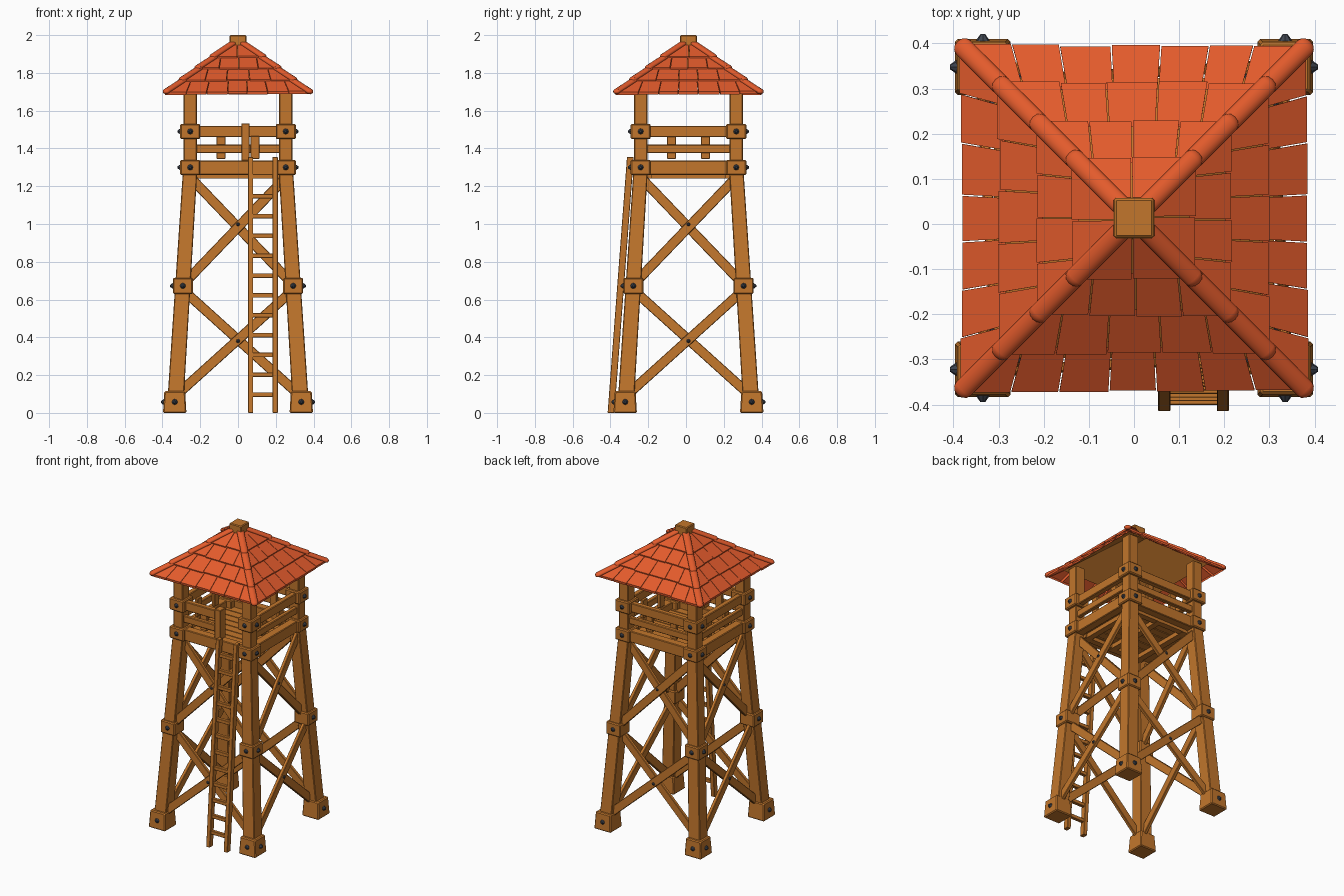
import bpy, bmesh, math, random
from mathutils import Vector, Matrix

if "Cube" in bpy.data.objects:
    bpy.data.objects.remove(bpy.data.objects["Cube"])

random.seed(4)
YC = 0.013          # tower axis offset in y, the ladder sticks out in front
POST = 0.253        # half spacing of the upper posts


def material(name, rgb):
    m = bpy.data.materials.new(name)
    m.diffuse_color = (*rgb, 1)
    m.use_nodes = True
    m.node_tree.nodes["Principled BSDF"].inputs["Base Color"].default_value = m.diffuse_color
    return m


WOOD = material("warm_wood", (0.54, 0.182, 0.025))
TILE = material("red_tile", (0.77, 0.105, 0.025))
IRON = material("dark_iron", (0.05, 0.06, 0.08))


def prism(bm, low, high):
    """Solid between two matching rings of points."""
    a = [bm.verts.new(p) for p in low]
    b = [bm.verts.new(p) for p in high]
    n = len(a)
    faces = [bm.faces.new(a[::-1]), bm.faces.new(b)]
    for i in range(n):
        faces.append(bm.faces.new((a[i], a[(i + 1) % n], b[(i + 1) % n], b[i])))
    bmesh.ops.recalc_face_normals(bm, faces=faces)
    return faces


def square(cx, cy, z, h):
    return [(cx + sx * h, cy + sy * h, z) for sx, sy in ((-1, -1), (1, -1), (1, 1), (-1, 1))]


def box(bm, x, y, z, rot=None):
    """Axis-aligned box from three (min, max) pairs, optionally turned."""
    rings = [[Vector((a, b, c)) for a, b in ((x[0], y[0]), (x[1], y[0]), (x[1], y[1]), (x[0], y[1]))]
             for c in z]
    if rot:
        rings = [[rot @ p for p in r] for r in rings]
    prism(bm, *rings)


def beam(bm, p, q, w, d, ref, sides=4):
    """Bar from p to q; w across, d along ref."""
    p, q = Vector(p), Vector(q)
    s = (q - p).cross(Vector(ref)).normalized()
    n = s.cross(q - p).normalized()
    k = 1 / math.cos(math.pi / sides)
    ring = []
    for i in range(sides):
        a = (i + 0.5) * 2 * math.pi / sides
        ring.append(s * math.cos(a) * w / 2 * k + n * math.sin(a) * d / 2 * k)
    prism(bm, [p + r for r in ring], [q + r for r in ring])


def bolt(bm, pos, out, r=0.018, h=0.014):
    """Eight-sided pointed bolt head."""
    pos, out = Vector(pos), Vector(out).normalized()
    u = out.cross(Vector((0, 0, 1))).normalized()
    v = out.cross(u)
    ring = [u * math.cos(i * math.pi / 4) + v * math.sin(i * math.pi / 4) for i in range(8)]
    prism(bm, [pos - out * 0.004 + c * r for c in ring], [pos + out * h + c * r * 0.3 for c in ring])


def finish(name, bm, mat, bevel=0.0):
    me = bpy.data.meshes.new(name)
    bm.to_mesh(me)
    bm.free()
    me.materials.append(mat)
    ob = bpy.data.objects.new(name, me)
    ob.location.y = YC
    bpy.context.collection.objects.link(ob)
    if bevel:
        b = ob.modifiers.new("bevel", 'BEVEL')
        b.width = bevel
        b.segments = 1
    return ob


def lean(z):
    """Distance of the leaning leg axis from the tower axis."""
    return 0.335 - 0.0635 * z


TURNS = [Matrix.Rotation(k * math.pi / 2, 3, 'Z') for k in range(4)]
CORNERS = [(sx, sy) for sx in (-1, 1) for sy in (-1, 1)]
bolts = bmesh.new()

# Legs, posts and joint blocks
legs, posts, blocks = bmesh.new(), bmesh.new(), bmesh.new()
LEVELS = [(0.0, 0.115, 0.062, 0.055, 0.335), (0.63, 0.715, 0.053, 0.053, 0.292),
          (1.26, 1.34, 0.053, 0.053, POST), (1.45, 1.53, 0.053, 0.053, POST)]
for sx, sy in CORNERS:
    prism(legs, square(sx * lean(0.05), sy * lean(0.05), 0.05, 0.043),
          square(sx * lean(1.27), sy * lean(1.27), 1.27, 0.038))
    prism(posts, square(sx * POST, sy * POST, 1.26, 0.035), square(sx * POST, sy * POST, 1.735, 0.035))
    for z0, z1, h0, h1, c in LEVELS:
        prism(blocks, square(sx * c, sy * c, z0, h0), square(sx * c, sy * c, z1, h1))
        zm, f = (z0 + z1) / 2, (h0 + h1) / 2
        bolt(bolts, (sx * (c + f), sy * c, zm), (sx, 0, 0))
        bolt(bolts, (sx * c, sy * (c + f), zm), (0, sy, 0))
finish("legs", legs, WOOD, 0.004)
finish("posts", posts, WOOD, 0.004)
finish("joint_blocks", blocks, WOOD, 0.006)

# Cross braces on all four sides
braces = bmesh.new()
for r in TURNS:
    for z0, z1 in ((0.105, 0.64), (0.695, 1.235)):
        for s, off in ((1, -0.011), (-1, 0.011)):
            p = r @ Vector((-s * (lean(z0) - 0.015), -lean(z0) + off, z0))
            q = r @ Vector((s * (lean(z1) - 0.015), -lean(z1) + off, z1))
            beam(braces, p, q, 0.052, 0.022, r @ Vector((0, -1, 0)))
    for zc in (0.38, 0.998):
        bolt(bolts, r @ Vector((0, -lean(zc) - 0.022, zc)), r @ Vector((0, -1, 0)), 0.013, 0.008)
finish("cross_braces", braces, WOOD, 0.003)
finish("bolts", bolts, IRON)

# Platform beams and railings; the front (first turn) has a gap for the ladder
beams, rails, balusters = bmesh.new(), bmesh.new(), bmesh.new()
for k, r in enumerate(TURNS):
    end = 0.05 if k == 0 else POST
    box(beams, (-POST, POST), (-POST - 0.035, -POST + 0.02), (1.26, 1.335), r)
    box(rails, (-POST, end), (-POST - 0.028, -POST + 0.008), (1.46, 1.52), r)
    box(rails, (-POST, end), (-POST - 0.024, -POST + 0.004), (1.375, 1.42), r)
    for x in ((-0.09,) if k == 0 else (-0.09, 0.09)):
        box(balusters, (x - 0.024, x + 0.024), (-POST + 0.002, -POST + 0.024), (1.345, 1.466), r)
box(balusters, (0.018, 0.062), (-POST - 0.036, -POST + 0.02), (1.335, 1.532))
finish("platform_beams", beams, WOOD, 0.004)
finish("railings", rails, WOOD, 0.004)
finish("balusters", balusters, WOOD, 0.003)

# Floor planks over joists
floor = bmesh.new()
for i in range(8):
    y = -0.238 + i * 0.0595
    box(floor, (-0.24, 0.24), (y, y + 0.053), (1.268, 1.29))
for x in (-0.2, 0, 0.2):
    box(floor, (x - 0.02, x + 0.02), (-0.235, 0.235), (1.24, 1.268))
for y in (-0.215, 0.215):
    box(floor, (-0.23, 0.23), (y - 0.02, y + 0.02), (1.242, 1.266))
finish("floor", floor, WOOD)

# Ladder leaning on the front
ladder = bmesh.new()


def ladder_y(z):
    return -0.41 + z * 0.103 / 1.36


for x in (0.067, 0.197):
    ring = lambda z: [(x + a * 0.0135, ladder_y(z) + b * 0.018, z) for a, b in ((-1, -1), (1, -1), (1, 1), (-1, 1))]
    prism(ladder, ring(0), ring(1.355))
for i in range(12):
    z = 0.097 + i * 0.105
    y = ladder_y(z)
    box(ladder, (0.067, 0.197), (y - 0.011, y + 0.011), (z - 0.012, z + 0.012))
finish("ladder", ladder, WOOD, 0.002)

# Roof: four rows of separate tiles on each slope, open underneath
SLOPE = 0.75
ROWS = [(0.384, 7, 0.108), (0.300, 5, 0.113), (0.217, 4, 0.103), (0.137, 2, 0.1), (0.04, 0, 0)]


def roof_z(d):
    return 1.678 + (0.385 - d) * SLOPE


tiles = bmesh.new()
for k, r in enumerate(TURNS):
    for (d, n, step), nxt in zip(ROWS, ROWS[1:]):
        top = max(nxt[0] - 0.015, 0.03)
        cuts = [(i - n / 2) * step + random.uniform(-0.006, 0.006) for i in range(1, n)]
        for i in range(n):
            g = 0.0015
            dl = d + random.uniform(-0.004, 0.003)
            lo = [-dl if i == 0 else cuts[i - 1] + g, dl if i == n - 1 else cuts[i] - g]
            hi = [max(-top, min(top, e * 0.9 if abs(e) < d - 0.01 else math.copysign(top, e))) for e in lo]
            if hi[1] - hi[0] < 0.004:
                hi = [hi[0] - 0.002, hi[1] + 0.002]
            rings = []
            for t, inset in ((0.0, 0.002), (0.015, 0.0)):
                y = dl - inset
                zl, zh = roof_z(dl) + 0.007 + t, roof_z(top) + t - 0.002
                rings.append([r @ Vector(p) for p in ((lo[0], -y, zl), (lo[1], -y, zl),
                                                      (hi[1], -top, zh), (hi[0], -top, zh))])
            faces = prism(tiles, *rings)
            bmesh.ops.delete(tiles, geom=faces[:1], context='FACES_ONLY')
finish("roof_tiles", tiles, TILE)

# Overlapping rounded hip caps along the four roof corners
hips = bmesh.new()
for sx, sy in CORNERS:
    for (d, *_), (e, *_) in zip(ROWS, ROWS[1:]):
        a, b = d - 0.006, e - 0.012
        p = Vector((sx * a, sy * a, roof_z(a) + 0.02))
        q = Vector((sx * b, sy * b, roof_z(b) + 0.011))
        beam(hips, p, q, 0.044, 0.028, (0, 0, 1), 12)
        fwd = (p - q).normalized()
        side = fwd.cross(Vector((0, 0, 1))).normalized()
        frame = Matrix((fwd, side, fwd.cross(side))).transposed().to_4x4()
        bmesh.ops.create_uvsphere(hips, u_segments=12, v_segments=8, radius=1,
                                  matrix=Matrix.Translation(p) @ frame @ Matrix.Diagonal((0.02, 0.0225, 0.0143, 1)))
for f in hips.faces:
    f.smooth = len(f.verts) < 5
finish("roof_hips", hips, TILE)

# Boarded wooden lining under the tiles
lining = bmesh.new()
faces = prism(lining, square(0, 0, roof_z(0.31) - 0.005, 0.31), square(0, 0, roof_z(0.02) - 0.005, 0.02))
bmesh.ops.delete(lining, geom=faces[:2], context='FACES_ONLY')
finish("roof_lining", lining, WOOD)

# Square wooden cap at the peak
cap = bmesh.new()
prism(cap, square(0, 0, 1.925, 0.046), square(0, 0, 2.0, 0.044))
finish("roof_cap", cap, WOOD, 0.005)
